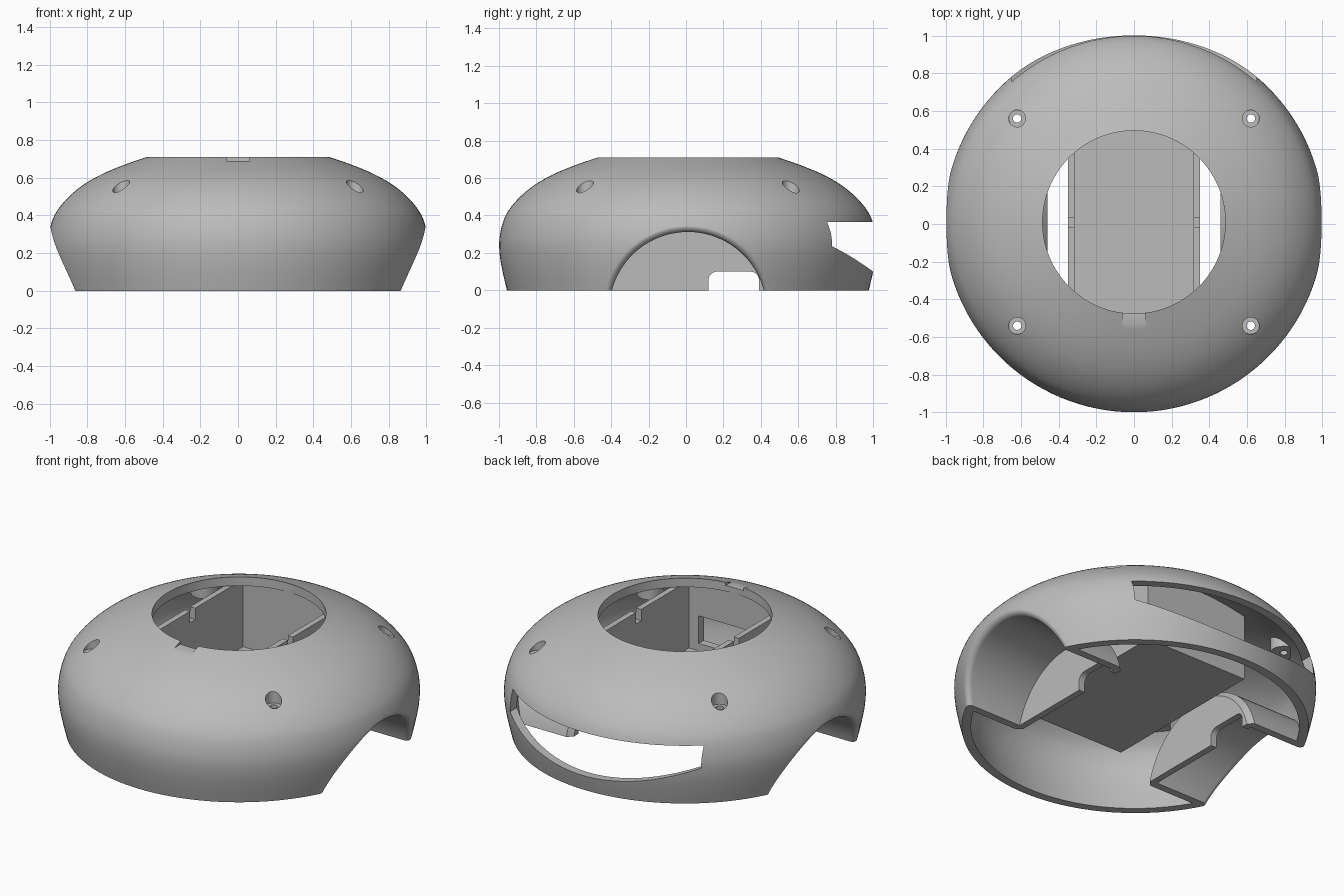
import bpy, bmesh, math

if "Cube" in bpy.data.objects:
    bpy.data.objects.remove(bpy.data.objects["Cube"])

CY = 0.01          # centre line of the shell in y
WALL = 0.05        # shell thickness
SEG = 128

grey = bpy.data.materials.new("plain_grey")
grey.use_nodes = True
grey.diffuse_color = (0.5, 0.5, 0.5, 1)
grey.node_tree.nodes["Principled BSDF"].inputs["Base Color"].default_value = (0.5, 0.5, 0.5, 1)


# ---- helpers ----
def loft(name, rings, closed=False):
    """Bridge equal rings of points; cap the ends unless closed on itself."""
    bm = bmesh.new()
    rows = [[bm.verts.new(p) for p in ring] for ring in rings]
    n = len(rows[0])
    pairs = list(zip(rows, rows[1:]))
    if closed:
        pairs.append((rows[-1], rows[0]))
    else:
        bm.faces.new(rows[0])
        bm.faces.new(rows[-1])
    for a, b in pairs:
        for i in range(n):
            j = (i + 1) % n
            bm.faces.new((a[i], a[j], b[j], b[i]))
    bmesh.ops.recalc_face_normals(bm, faces=bm.faces)
    mesh = bpy.data.meshes.new(name)
    bm.to_mesh(mesh)
    bm.free()
    mesh.materials.append(grey)
    obj = bpy.data.objects.new(name, mesh)
    bpy.context.collection.objects.link(obj)
    return obj


def box(name, x0, x1, y0, y1, z0, z1):
    return loft(name, [[(x0, y0, z), (x1, y0, z), (x1, y1, z), (x0, y1, z)] for z in (z0, z1)])


def turned(name, profile, x=0, y=CY, closed=False, seg=SEG):
    """Turn an (r, z) profile about a vertical axis."""
    angles = [math.tau * i / seg for i in range(seg)]
    return loft(name, [[(x + r * math.cos(a), y + r * math.sin(a), z) for a in angles]
                       for r, z in profile], closed)


def boolean(obj, other, operation="DIFFERENCE", keep=False):
    mod = obj.modifiers.new("cut", "BOOLEAN")
    mod.operation = operation
    mod.solver = "EXACT"
    mod.object = other
    bpy.context.view_layer.objects.active = obj
    bpy.ops.object.modifier_apply(modifier=mod.name)
    if not keep:
        bpy.data.objects.remove(other)


def spline(pts, steps=4):
    """Catmull-Rom curve through 2D points."""
    ext = [pts[0]] + pts + [pts[-1]]
    out = []
    for a, b, c, d in zip(ext, ext[1:], ext[2:], ext[3:]):
        for k in range(steps):
            t = k / steps
            out.append(tuple(0.5 * (2 * q + (r - p) * t + (2 * p - 5 * q + 4 * r - s) * t * t
                                    + (3 * q - p - 3 * r + s) * t ** 3)
                             for p, q, r, s in zip(a, b, c, d)))
    return out + [pts[-1]]


def inset(profile, dist):
    """Shift a profile inward along its normals."""
    out = []
    for i, (r, z) in enumerate(profile):
        p, q = profile[max(i - 1, 0)], profile[min(i + 1, len(profile) - 1)]
        dr, dz = q[0] - p[0], q[1] - p[1]
        size = math.hypot(dr, dz)
        out.append((r + dz / size * dist, z - dr / size * dist))
    return out


# ---- domed shell, made long below the floor and trimmed at the end ----
outer = spline([(0.485, 0.71), (0.60, 0.67), (0.72, 0.62), (0.82, 0.563), (0.90, 0.497),
                (0.96, 0.425), (0.99, 0.36), (1.007, 0.28), (1.007, 0.2), (0.993, 0.11),
                (0.967, 0.0), (0.94, -0.1)])
inner = inset(outer, WALL)
inner[0] = (0.485, 0.655)
shell = turned("domed_shell", outer + inner[::-1], closed=True)
core = turned("core_helper", inset(outer, 0.02))


def dome_radius(z):
    for (r0, z0), (r1, z1) in zip(outer, outer[1:]):
        if z1 <= z <= z0:
            return r1 + (r0 - r1) * (z - z1) / (z0 - z1)
    return outer[-1][0]


# ---- wheel wells: housing joined to the shell, then hollowed with a flared mouth ----
WELL_R, WELL_Z, FLARE = 0.42, -0.108, 0.045
ring_angles = [math.tau * i / 96 for i in range(96)]


def well_ring(side, radius, x_at):
    pts = []
    for a in ring_angles:
        dy, z = radius * math.cos(a), WELL_Z + radius * math.sin(a)
        pts.append((side * x_at(dy, z), CY + dy, z))
    return pts


def skin_x(dy, z):
    return math.sqrt(dome_radius(z) ** 2 - dy * dy)


for side in (-1, 1):
    housing = loft("well_housing", [well_ring(side, r, lambda dy, z, x=x: x)
                                    for r, x in ((0.435, 0.46), (0.465, 0.49), (0.465, 1.1))])
    boolean(housing, core, "INTERSECT", keep=True)
    boolean(shell, housing, "UNION")
for side in (-1, 1):
    rings = [well_ring(side, WELL_R, lambda dy, z: 0.5)]
    for k in range(9):
        phi = math.pi / 2 * k / 8
        rings.append(well_ring(side, WELL_R + FLARE * (1 - math.cos(phi)),
                               lambda dy, z, s=math.sin(phi): skin_x(dy, z) + 0.003 - FLARE * (1 - s)))
    rings.append(well_ring(side, WELL_R + FLARE, lambda dy, z: 1.3))
    boolean(shell, loft("well_cutter", rings))

# rounded cable opening through both well end walls
opening = [(0.12, -0.3), (0.39, -0.3)]
for cy, start in ((0.345, 0), (0.165, 90)):
    for k in range(7):
        a = math.radians(start + 15 * k)
        opening.append((cy + 0.045 * math.cos(a), 0.055 + 0.045 * math.sin(a)))
boolean(shell, loft("opening_cutter", [[(x, y, z) for y, z in opening] for x in (-0.53, 0.53)]))

# ---- screw bosses with counterbored holes ----
corners = [(sx * 0.62, CY + sy * 0.55) for sx in (-1, 1) for sy in (-1, 1)]
for x, y in corners:
    boss = turned("screw_boss", [(0.075, 0.46), (0.075, 0.8)], x, y, seg=32)
    boolean(boss, core, "INTERSECT", keep=True)
    boolean(shell, boss, "UNION")
for x, y in corners:
    boolean(shell, turned("screw_cutter", [(0.022, 0.3), (0.022, 0.515), (0.045, 0.515), (0.045, 0.9)],
                          x, y, seg=32))

# ---- rear slot with a bowed lower lip ----
HALF = 0.65
slot = [(HALF, 0.365), (-HALF, 0.365)]
for k in range(33):
    x = -HALF + 2 * HALF * k / 32
    slot.append((x, 0.1 + 0.135 * (x / HALF) ** 2))
boolean(shell, loft("slot_cutter", [[(x, y, z) for x, z in slot] for y in (0.55, 1.3)]))

# ---- small notch at the front of the top opening, then trim flat at the floor ----
boolean(shell, box("notch_cutter", -0.06, 0.06, -0.6, -0.4, 0.69, 0.9))
boolean(shell, box("floor_cutter", -2, 2, -2, 2, -1, 0))

# ---- inner tray: floor, end walls and low side walls ----
tray = box("inner_tray", -0.35, 0.35, CY - 0.54, CY + 0.53, 0.2, 0.8)
boolean(tray, box("hollow_cutter", -0.315, 0.315, CY - 0.49, CY + 0.49, 0.235, 1))
boolean(tray, box("side_cutter", -1, 1, CY - 0.488, CY + 0.488, 0.65, 1.1))
boolean(tray, box("side_notch_cutter", -0.5, 0.5, CY - 0.025, CY + 0.025, 0.58, 1.2))
boolean(tray, box("window_cutter", -0.25, 0.25, -0.8, -0.4, 0.28, 0.45))
boolean(tray, core, "INTERSECT")

# ---- shading ----
bpy.ops.object.select_all(action="DESELECT")
shell.select_set(True)
bpy.context.view_layer.objects.active = shell
bpy.ops.object.shade_smooth_by_angle(angle=math.radians(30))
